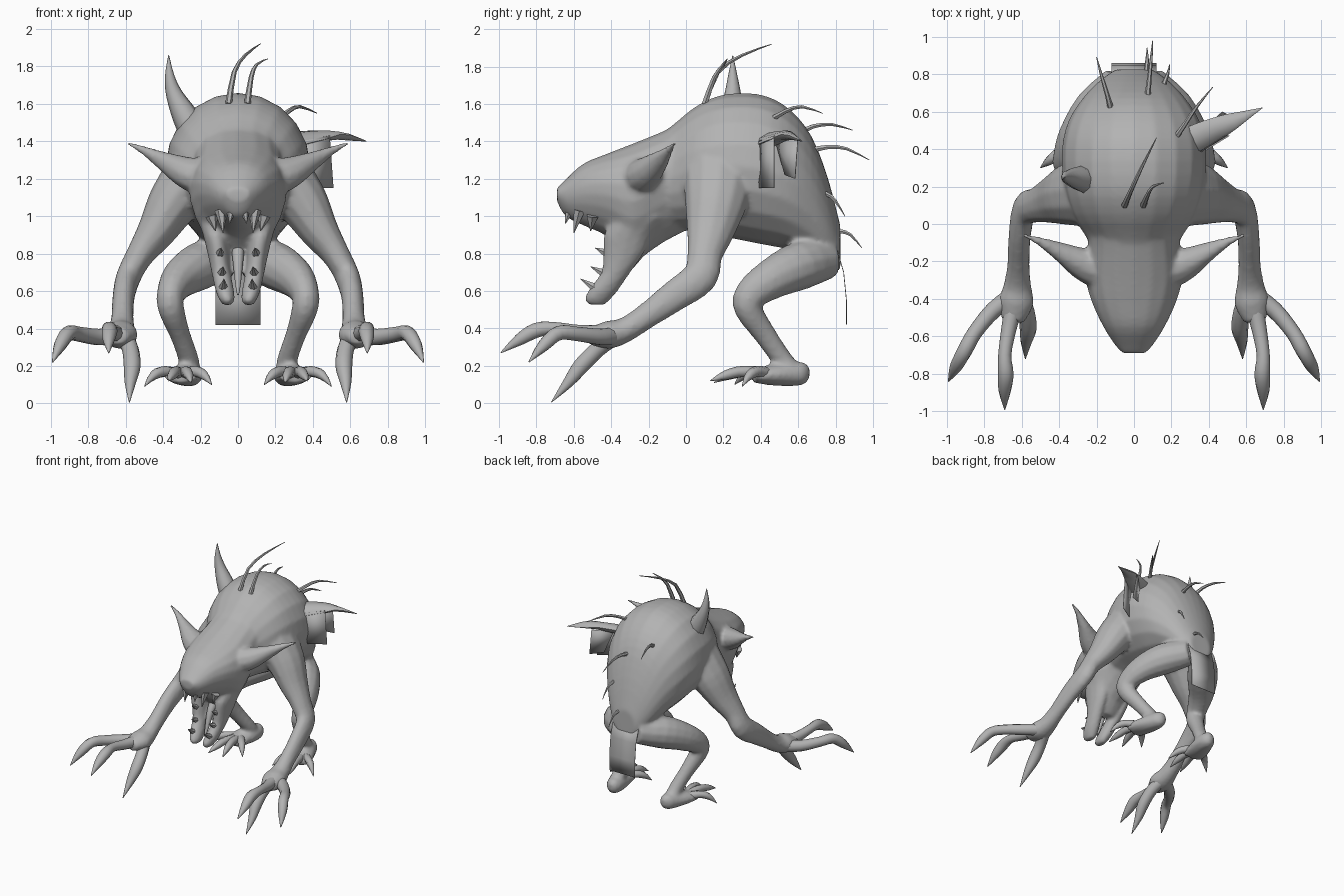
import bpy, bmesh, math
from mathutils import Vector

grey = bpy.data.materials.new("grey hide")
grey.diffuse_color = (0.45, 0.45, 0.45, 1)


def finish(name, bm, mirror=False, angle=50):
    bmesh.ops.recalc_face_normals(bm, faces=bm.faces)
    me = bpy.data.meshes.new(name)
    bm.to_mesh(me)
    bm.free()
    ob = bpy.data.objects.new(name, me)
    bpy.context.collection.objects.link(ob)
    me.materials.append(grey)
    if mirror:
        ob.modifiers.new("Mirror", 'MIRROR').use_mirror_merge = False
    bpy.ops.object.select_all(action='DESELECT')
    ob.select_set(True)
    bpy.context.view_layer.objects.active = ob
    bpy.ops.object.shade_smooth_by_angle(angle=math.radians(angle))
    return ob


def smooth(rows, steps):
    """Catmull-Rom through rows of numbers."""
    rows = [Vector(r) for r in rows]
    out = []
    for i in range(len(rows) - 1):
        p0, p1, p2, p3 = (rows[max(0, min(len(rows) - 1, i + k))] for k in (-1, 0, 1, 2))
        for s in range(steps):
            t = s / steps
            out.append(0.5 * (2 * p1 + (p2 - p0) * t + (2 * p0 - 5 * p1 + 4 * p2 - p3) * t * t
                              + (3 * p1 - p0 - 3 * p2 + p3) * t ** 3))
    return out + [rows[-1]]


def loft(name, rows, axis=None, sides=12, steps=3, mirror=False, taper=0):
    """Rows are x, y, z, side radius, other radius; rings follow the path or a fixed axis."""
    rows = [list(r) + [r[3]] if len(r) == 4 else r for r in rows]
    rows = smooth(rows, steps)
    pts = [Vector(r[:3]) for r in rows]
    bm = bmesh.new()
    rings = []
    for i, r in enumerate(rows):
        d = Vector(axis) if axis else (pts[min(i + 1, len(pts) - 1)] - pts[max(i - 1, 0)]).normalized()
        u = Vector((1, 0, 0))
        u = u - d * u.dot(d)
        if u.length < 0.3:
            u = Vector((0, 1, 0)) - d * d.y
        u.normalize()
        v = d.cross(u)
        ra, rb = max(r[3], 0.002), max(r[4], 0.002)
        ring = []
        for k in range(sides):
            a = 2 * math.pi * k / sides
            w = ra * math.cos(a) * (1 - taper * math.sin(a))
            ring.append(bm.verts.new(pts[i] + u * w + v * rb * math.sin(a)))
        rings.append(ring)
    for a, b in zip(rings, rings[1:]):
        for k in range(sides):
            bm.faces.new((a[k], a[(k + 1) % sides], b[(k + 1) % sides], b[k]))
    bm.faces.new(rings[0])
    bm.faces.new(rings[-1])
    return finish(name, bm, mirror)


def profile(name, rows, taper=0):
    """Rows are y, top z, bottom z, half width."""
    return loft(name, [(0, y, (t + b) / 2, w, (t - b) / 2) for y, t, b, w in rows],
                axis=(0, 1, 0), sides=20, taper=taper)


def plate(name, quads, thick=0.004):
    bm = bmesh.new()
    for q in quads:
        bm.faces.new([bm.verts.new(p) for p in q])
    bmesh.ops.remove_doubles(bm, verts=bm.verts, dist=0.001)
    ob = finish(name, bm)
    ob.modifiers.new("Solid", 'SOLIDIFY').thickness = thick


# Hunched torso and head
skin = [
    profile("body", [(-.2, 1.40, .98, .2), (-.08, 1.48, .93, .25), (.05, 1.585, .92, .33),
                     (.2, 1.65, .89, .375), (.4, 1.65, .85, .385), (.55, 1.575, .82, .35),
                     (.67, 1.43, .77, .275), (.76, 1.2, .72, .19), (.825, .95, .70, .1)]),
    profile("head", [(-.69, 1.15, 1.08, .06), (-.645, 1.195, 1.0, .1), (-.55, 1.28, .95, .16),
                     (-.42, 1.335, .89, .22), (-.28, 1.39, .77, .255), (-.12, 1.455, .86, .24),
                     (.05, 1.53, .95, .25)], taper=.22)]

# Open lower jaw, in two halves, joined by a throat
skin += [
    loft("jaw_half", [(.13, -.24, 1.0, .09, .15), (.12, -.31, .9, .068, .13),
                      (.105, -.335, .8, .058, .11), (.09, -.375, .7, .052, .08),
                      (.07, -.445, .6, .05, .08), (.058, -.475, .55, .04, .068),
                      (.058, -.475, .525, .02, .04)], axis=(0, 0, 1), mirror=True),
    loft("throat", [(0, -.2, .95, .12, .08), (0, -.26, .82, .11, .06), (0, -.34, .7, .08, .04)],
         axis=(0, 0, 1))]
loft("tongue", [(0, -.25, .9, .04), (0, -.36, .78, .03), (0, -.42, .64, .015), (0, -.45, .58, .005)])

# Teeth: root, tip, radius
TEETH = [((.035, -.62, 1.04), (.045, -.645, .96), .03), ((.09, -.57, 1.03), (.08, -.6, .91), .035),
         ((.14, -.5, 1.0), (.12, -.51, .92), .035), ((.08, -.46, .6), (.075, -.565, .665), .035),
         ((.09, -.41, .68), (.08, -.51, .73), .035), ((.1, -.4, .79), (.09, -.485, .83), .035)]
for root, tip, r in TEETH:
    loft("tooth", [(*root, r), (*tip, .002)], sides=6, steps=1, mirror=True)

# Pointed ears
skin.append(loft("ear", [(.1, -.25, 1.21, .09, .09), (.19, -.24, 1.21, .105, .1),
                         (.28, -.21, 1.235, .088, .085), (.4, -.145, 1.295, .048, .055),
                         (.50, -.095, 1.35, .024, .026), (.6, -.055, 1.395, .008)], sides=10, mirror=True))

# Long arms with palms
skin += [
    loft("arm", [(.22, .18, 1.24, .16, .2), (.34, .16, 1.08, .14, .17), (.435, .13, .92, .105, .13),
                 (.525, .1, .79, .075, .095), (.585, .075, .675, .066, .095), (.61, -.06, .575, .06, .085),
                 (.617, -.22, .46, .06, .068), (.622, -.33, .39, .075, .068),
                 (.63, -.42, .365, .095, .075), (.65, -.52, .36, .06, .045)], mirror=True),
    # Crouched legs and feet
    loft("leg", [(.07, .76, .775, .10, .11), (.2, .61, .735, .125, .13), (.31, .46, .665, .10, .11),
                 (.36, .345, .58, .075, .088), (.355, .335, .50, .07, .075), (.31, .42, .37, .055, .06),
                 (.265, .51, .24, .055, .055), (.26, .56, .17, .06, .06)], mirror=True),
    loft("foot", [(.25, .66, .16, .02, .03), (.25, .63, .16, .055, .06), (.26, .56, .155, .075, .065),
                  (.29, .45, .15, .09, .055), (.31, .36, .145, .09, .035)], mirror=True)]

# Fuse the main forms into one continuous hide
bpy.ops.object.select_all(action='DESELECT')
for ob in skin:
    ob.select_set(True)
bpy.context.view_layer.objects.active = skin[0]
bpy.ops.object.convert(target='MESH')
bpy.ops.object.join()
mod = skin[0].modifiers.new("Fuse", 'REMESH')
mod.mode, mod.voxel_size, mod.use_smooth_shade = 'VOXEL', 0.014, True
mod = skin[0].modifiers.new("Soften", 'SMOOTH')
mod.factor, mod.iterations = 0.5, 5

# Clawed fingers
FINGERS = {
    "outer_finger": [(.64, -.38, .36, .05), (.75, -.46, .355, .045), (.85, -.58, .37, .04),
                     (.905, -.68, .375, .04), (.95, -.76, .31, .034), (.99, -.84, .22, .003)],
    "middle_finger": [(.64, -.43, .37, .05), (.67, -.57, .38, .04), (.69, -.70, .40, .035),
                      (.685, -.80, .39, .042), (.69, -.89, .34, .033), (.69, -.99, .27, .003)],
    "thumb": [(.61, -.38, .36, .05), (.575, -.47, .29, .045), (.565, -.56, .20, .045),
              (.575, -.63, .11, .03), (.58, -.72, .005, .002)],
}
for name, rows in FINGERS.items():
    loft(name, rows, mirror=True, sides=10)

# Clawed toes
for x, y, z in ((.14, .26, .1), (.25, .15, .11), (.37, .13, .12), (.5, .3, .09)):
    loft("toe", [(.3, .46, .15, .035), (.3 + (x - .3) * .45, .46 + (y - .46) * .45, .17, .03),
                 (.3 + (x - .3) * .75, .46 + (y - .46) * .75, .15, .025), (x, y, z, .002)],
         sides=8, mirror=True)

# Uneven shoulder horn and flank spike
loft("shoulder_horn", [(-.22, .23, 1.42, .08), (-.28, .24, 1.53, .07), (-.34, .25, 1.65, .045),
                       (-.365, .25, 1.75, .025), (-.37, .25, 1.86, .002)], sides=8)
loft("flank_spike", [(.28, .43, 1.40, .085, .04), (.40, .49, 1.42, .07, .035),
                     (.53, .55, 1.43, .045, .022), (.685, .62, 1.40, .002)], sides=8)

# Thin back quills
QUILLS = [[(-.05, .1, 1.6), (-.02, .17, 1.77), (.04, .3, 1.86), (.12, .46, 1.92)],
          [(.05, .1, 1.6), (.07, .15, 1.74), (.1, .2, 1.81), (.16, .22, 1.84)],
          [(.2, .43, 1.5), (.27, .53, 1.56), (.33, .62, 1.585), (.42, .73, 1.55)],
          [(-.12, .6, 1.44), (-.14, .68, 1.48), (-.17, .78, 1.49), (-.2, .89, 1.46)],
          [(.07, .66, 1.35), (.08, .76, 1.37), (.09, .86, 1.36), (.1, .98, 1.3)],
          [(.14, .68, 1.12), (.16, .75, 1.12), (.18, .8, 1.08), (.19, .85, 1.0)],
          [(.06, .74, .92), (.065, .82, .92), (.07, .88, .9), (.07, .94, .83)]]
for q in QUILLS:
    loft("quill", [(*p, r) for p, r in zip(q, (.018, .013, .009, .002))], sides=6, steps=2)

# Hanging cloth flaps at tail and flank
edge = [(.81, .82), (.845, .7), (.86, .55), (.86, .42)]
plate("tail_flap", [[(-.12, a[0], a[1]), (.12, a[0], a[1]), (.12, b[0], b[1]), (-.12, b[0], b[1])]
                    for a, b in zip(edge, edge[1:])])
plate("flank_flap", [[(.34, .38, 1.40), (.49, .47, 1.43), (.51, .47, 1.15), (.38, .39, 1.15)],
                     [(.34, .48, 1.40), (.47, .60, 1.42), (.5, .585, 1.2), (.40, .53, 1.22)]])
